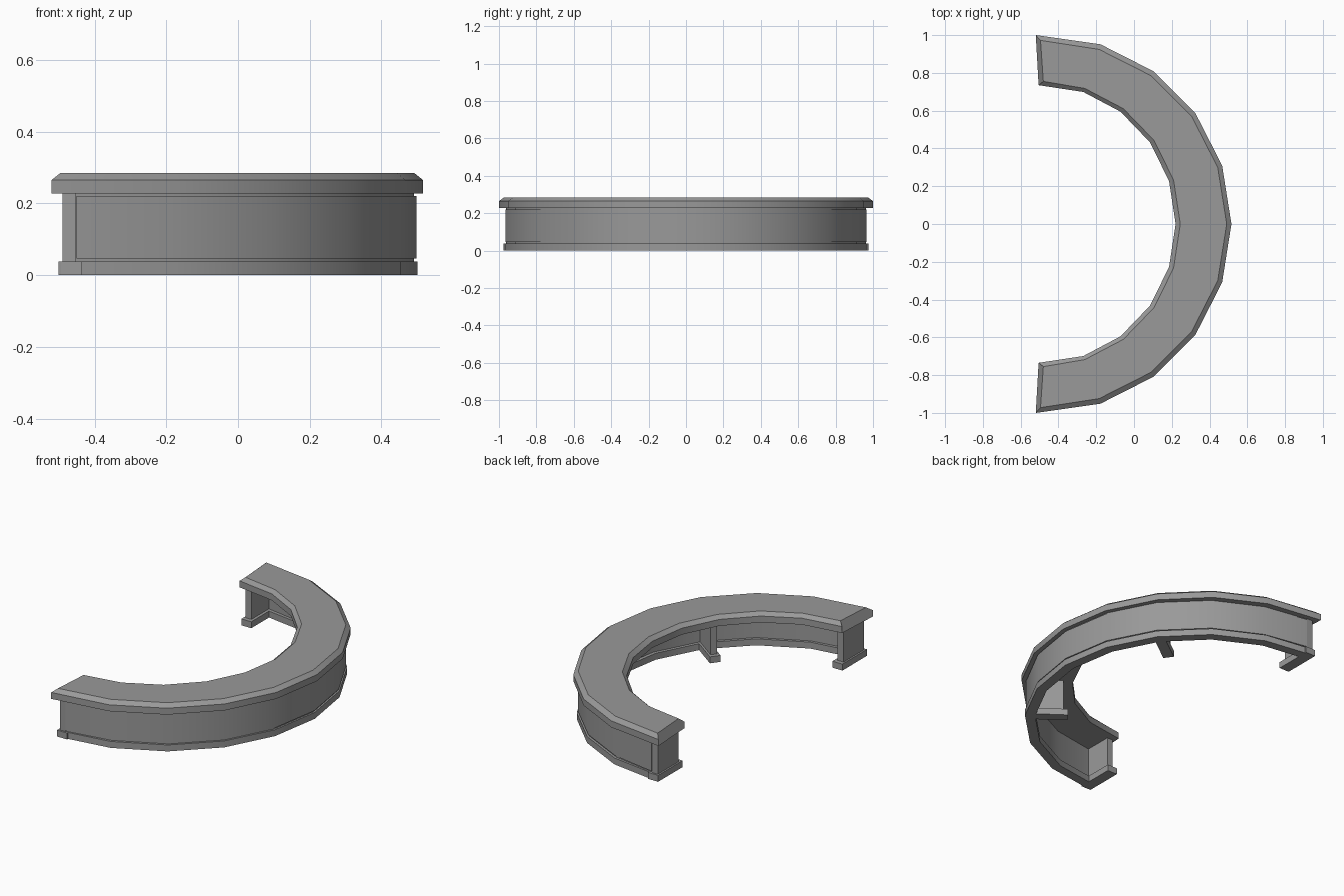
import bpy, bmesh
from math import sin, cos, radians
from mathutils import Matrix, Vector

cube = bpy.data.objects.get("Cube")
if cube:
    bpy.data.objects.remove(cube, do_unlink=True)

grey = bpy.data.materials.new("mid grey")
grey.use_nodes = True
colour = (0.32, 0.32, 0.32, 1)
grey.diffuse_color = colour
grey.node_tree.nodes["Principled BSDF"].inputs["Base Color"].default_value = colour

CX = -0.487          # x of the arc centre
STEPS = range(-5, 6)  # 18 degree facets


def finish(name, bm, smooth):
    bmesh.ops.recalc_face_normals(bm, faces=bm.faces)
    mesh = bpy.data.meshes.new(name)
    bm.to_mesh(mesh)
    bm.free()
    mesh.materials.append(grey)
    obj = bpy.data.objects.new(name, mesh)
    bpy.context.collection.objects.link(obj)
    if smooth:
        bpy.ops.object.select_all(action='DESELECT')
        obj.select_set(True)
        bpy.context.view_layer.objects.active = obj
        bpy.ops.object.shade_smooth_by_angle(angle=radians(30))
    return obj


def arc(bm, z, rx, ry, end_x):
    """Faceted half ring whose two last points sit at end_x."""
    row = []
    for k in STEPS:
        a = radians(18 * k)
        x = end_x if abs(k) == 5 else CX + rx * cos(a)
        row.append(bm.verts.new((x, ry * sin(a), z)))
    return row


def band(name, section):
    """Sweep a closed section of (z, x radius, y radius, end x) points."""
    bm = bmesh.new()
    rows = [arc(bm, *p) for p in section]
    for a, b in zip(rows, rows[1:] + rows[:1]):
        for i in range(len(a) - 1):
            bm.faces.new((a[i], a[i + 1], b[i + 1], b[i]))
    for i in (0, -1):
        bm.faces.new([r[i] for r in rows])
    return finish(name, bm, True)


def wall_band(name, z0, z1, outer, inner, end_x):
    return band(name, [(z0, *outer, end_x), (z1, *outer, end_x),
                       (z1, *inner, end_x), (z0, *inner, end_x)])


def block(name, lo, hi, matrix=Matrix()):
    bm = bmesh.new()
    lo, hi = Vector(lo), Vector(hi)
    bmesh.ops.create_cube(bm, size=1, matrix=matrix @ Matrix.Translation((lo + hi) / 2)
                          @ Matrix.Diagonal((*(hi - lo), 1)))
    return finish(name, bm, False)


# Counter top with chamfered rim
band("counter_top", [
    (0.227, 1.003, 1.0, -0.52), (0.265, 1.003, 1.0, -0.52),
    (0.285, 0.978, 0.972, -0.495), (0.285, 0.732, 0.755, -0.48),
    (0.265, 0.707, 0.735, -0.505), (0.227, 0.707, 0.735, -0.505)])

# Curved wall, its raised outer panel and the plinth
wall_band("wall", 0.03, 0.23, (0.978, 0.96), (0.95, 0.935), -0.46)
wall_band("outer_panel", 0.046, 0.22, (0.984, 0.965), (0.97, 0.95), -0.45)
wall_band("plinth", 0, 0.038, (0.988, 0.975), (0.93, 0.92), -0.5)

# End panels and radial supports, each on a foot
for side, label in ((1, "back"), (-1, "front")):
    flip = Matrix.Diagonal((1, side, 1, 1))
    block(label + "_end_panel", (-0.49, 0.77, 0.03), (-0.452, 0.963, 0.23), flip)
    block(label + "_end_foot", (-0.5, 0.745, 0), (-0.435, 0.974, 0.038), flip)
    turn = Matrix.Translation((CX, 0, 0)) @ Matrix.Rotation(radians(36 * side), 4, 'Z')
    block(label + "_support", (0.77, -0.018, 0.03), (0.96, 0.018, 0.23), turn)
    block(label + "_support_foot", (0.745, -0.03, 0), (0.95, 0.03, 0.038), turn)
